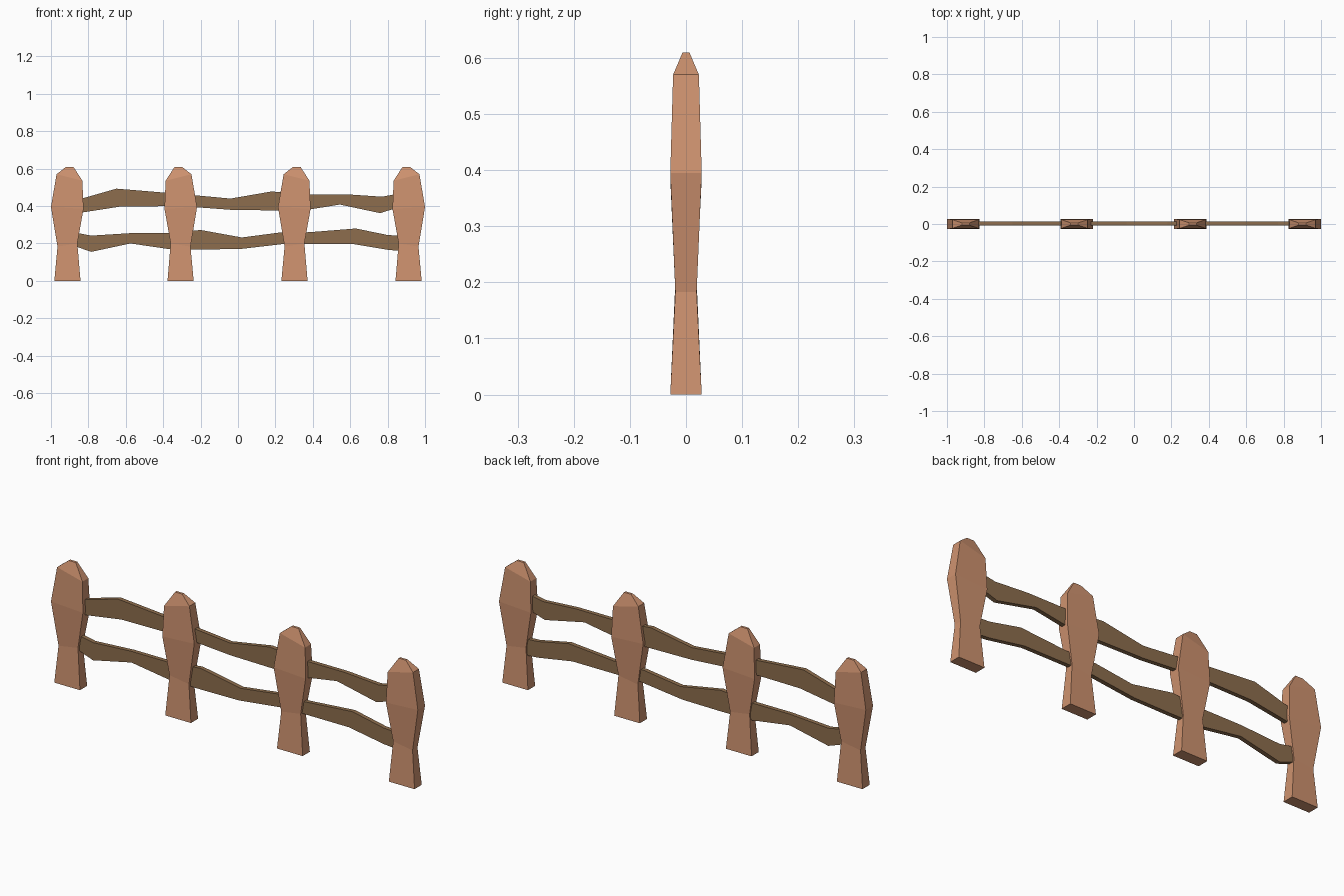
import bpy, bmesh


def material(name, rgb):
    m = bpy.data.materials.new(name)
    m.diffuse_color = (*rgb, 1)
    return m


post_mat = material("post_wood", (0.62, 0.29, 0.16))
rail_mat = material("rail_wood", (0.27, 0.155, 0.075))


def loft(name, rings, mat):
    """Skin a list of four-cornered rings and cap both ends."""
    bm = bmesh.new()
    rows = [[bm.verts.new(p) for p in ring] for ring in rings]
    for a, b in zip(rows, rows[1:]):
        for i in range(4):
            j = (i + 1) % 4
            bm.faces.new((a[i], a[j], b[j], b[i]))
    bm.faces.new(rows[0])
    bm.faces.new(rows[-1])
    bmesh.ops.recalc_face_normals(bm, faces=bm.faces)
    mesh = bpy.data.meshes.new(name)
    bm.to_mesh(mesh)
    bm.free()
    mesh.materials.append(mat)
    obj = bpy.data.objects.new(name, mesh)
    bpy.context.collection.objects.link(obj)


# Post sections: left x, left z, right x, right z, half depth
POST = [(-0.07, 0.0, 0.07, 0.0, 0.028),
        (-0.053, 0.183, 0.053, 0.20, 0.019),
        (-0.088, 0.395, 0.086, 0.385, 0.028),
        (-0.058, 0.57, 0.08, 0.535, 0.023),
        (-0.007, 0.61, 0.032, 0.61, 0.006)]

# Four posts, every second one flipped
for n, (cx, s) in enumerate([(-0.912, 1), (-0.307, -1), (0.302, 1), (0.912, -1)]):
    rings = [[(cx + s * xl, -d, zl), (cx + s * xr, -d, zr),
              (cx + s * xr, d, zr), (cx + s * xl, d, zl)]
             for xl, zl, xr, zr, d in POST]
    loft(f"post_{n + 1}", rings, post_mat)

# Rail stations: top x, top z, bottom x, bottom z
UPPER = [(-0.87, 0.43, -0.87, 0.36), (-0.65, 0.493, -0.63, 0.397),
         (-0.31, 0.465, -0.31, 0.40), (-0.04, 0.44, -0.04, 0.38),
         (0.18, 0.478, 0.22, 0.376), (0.36, 0.462, 0.36, 0.378),
         (0.59, 0.462, 0.545, 0.408), (0.77, 0.45, 0.76, 0.362),
         (0.88, 0.47, 0.88, 0.40)]
LOWER = [(-0.89, 0.262, -0.89, 0.192), (-0.785, 0.242, -0.785, 0.155),
         (-0.575, 0.255, -0.575, 0.20), (-0.37, 0.255, -0.37, 0.17),
         (-0.20, 0.272, -0.20, 0.168), (0.02, 0.232, 0.01, 0.17),
         (0.22, 0.258, 0.25, 0.198), (0.38, 0.26, 0.36, 0.198),
         (0.63, 0.28, 0.61, 0.198), (0.80, 0.245, 0.80, 0.166),
         (0.89, 0.24, 0.89, 0.158)]

# Two wavy rails running through the posts
for name, stations in (("upper_rail", UPPER), ("lower_rail", LOWER)):
    loft(name, [[(xt, -0.008, zt), (xt, 0.013, zt), (xb, 0.013, zb), (xb, -0.008, zb)]
                for xt, zt, xb, zb in stations], rail_mat)
